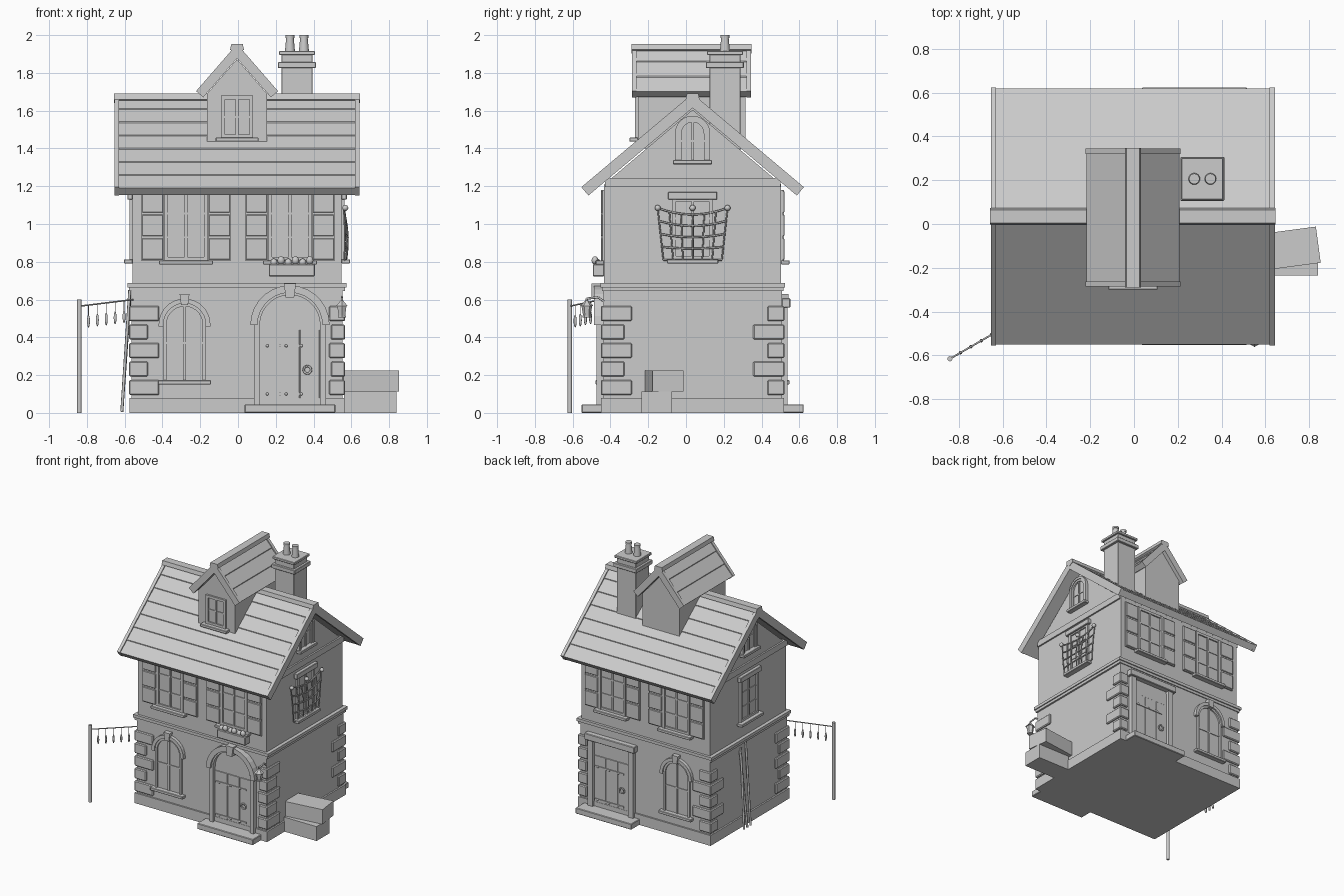
import bpy, bmesh, math
from mathutils import Matrix, Vector

cube = bpy.data.objects.get("Cube")
if cube:
    bpy.data.objects.remove(cube, do_unlink=True)

GREY = (0.6, 0.6, 0.6, 1)
mat = bpy.data.materials.new("plain grey")
mat.use_nodes = True
mat.diffuse_color = GREY
mat.node_tree.nodes["Principled BSDF"].inputs["Base Color"].default_value = GREY

PLAN = Matrix.Identity(4)
CENTRE = Matrix.Translation((-0.005, 0.035, 0))


def frame(degrees, dist=0.0):
    """Wall frame: u across, v up, w outward. 0 front, 90 right, 180 back, 270 other end."""
    return (Matrix.Rotation(math.radians(degrees), 4, 'Z') @ Matrix.Translation((0, -dist, 0))
            @ Matrix.Rotation(math.pi / 2, 4, 'X'))


def finish(name, bm, M=PLAN, smooth=False, bevel=0):
    bmesh.ops.recalc_face_normals(bm, faces=bm.faces)
    bm.transform(CENTRE @ M)
    mesh = bpy.data.meshes.new(name)
    for f in bm.faces:
        f.smooth = smooth and len(f.verts) < 5
    bm.to_mesh(mesh)
    bm.free()
    mesh.materials.append(mat)
    ob = bpy.data.objects.new(name, mesh)
    bpy.context.collection.objects.link(ob)
    if bevel:
        mod = ob.modifiers.new("soft edge", 'BEVEL')
        mod.width, mod.segments = bevel, 1
    return ob


def prism(name, pts, w0, w1, M=PLAN, bevel=0):
    bm = bmesh.new()
    low, high = ([bm.verts.new((u, v, w)) for u, v in pts] for w in (w0, w1))
    bm.faces.new(low)
    bm.faces.new(high)
    for i in range(len(pts)):
        j = (i + 1) % len(pts)
        bm.faces.new((low[i], low[j], high[j], high[i]))
    return finish(name, bm, M, bevel=bevel)


def rect(u0, u1, v0, v1):
    return [(u0, v0), (u1, v0), (u1, v1), (u0, v1)]


def block(name, cu, cv, hu, hv, w0, w1, M=PLAN, bevel=0):
    return prism(name, rect(cu - hu, cu + hu, cv - hv, cv + hv), w0, w1, M, bevel)


def arc(c, r, spring, n=14):
    return [(c + r * math.cos(math.pi * i / n), spring + r * math.sin(math.pi * i / n)) for i in range(n + 1)]


def arched(c, r, v0, spring):
    return [(c - r, v0), (c + r, v0)] + arc(c, r, spring)


def arched_frame(c, r, width, v0, spring):
    return [(c + r + width, v0)] + arc(c, r + width, spring) + [(c - r - width, v0), (c - r, v0)] \
        + arc(c, r, spring)[::-1] + [(c + r, v0)]


def rods(name, paths, r, M=PLAN):
    bm = bmesh.new()
    for path in paths:
        for a, b in zip(path, path[1:]):
            a, b = Vector(a), Vector(b)
            turn = (b - a).to_track_quat('Z', 'Y').to_matrix().to_4x4()
            bmesh.ops.create_cone(bm, cap_ends=True, segments=8, radius1=r, radius2=r, depth=(b - a).length,
                                  matrix=Matrix.Translation((a + b) / 2) @ turn)
    return finish(name, bm, M, True)


def cone(name, x, y, z0, z1, r1, r2, seg=16):
    bm = bmesh.new()
    bmesh.ops.create_cone(bm, cap_ends=True, segments=seg, radius1=r1, radius2=r2, depth=z1 - z0,
                          matrix=Matrix.Translation((x, y, (z0 + z1) / 2)))
    return finish(name, bm, smooth=seg > 8)


def ball(name, loc, size, M=PLAN):
    bm = bmesh.new()
    bmesh.ops.create_uvsphere(bm, u_segments=10, v_segments=8, radius=1,
                              matrix=Matrix.Translation(loc) @ Matrix.Diagonal((*size, 1)))
    return finish(name, bm, M, True)


def chevron(apex, run, slope, thick, rows=1, lap=0.0):
    """Gable roof section, with lapped courses on the upper side."""
    half = [(run * t / rows, apex - run * t / rows * slope - (lap if k else 0))
            for i in range(rows) for t, k in ((i, 1), (i + 1, 0))]
    a = math.atan(slope)
    half.append((run - thick * math.sin(a), half[-1][1] - thick * math.cos(a)))
    inner = (0, apex - thick / math.cos(a))
    return half + [inner] + [(-u, v) for u, v in half[:0:-1]]


def roof(name, apex, run, slope, thick, rows, w0, w1, M):
    prism(name, chevron(apex - 0.008, run - 0.005, slope, thick - 0.008, rows, 0.006), w0 + 0.01, w1 - 0.01, M)
    for a, b in ((w0, w0 + 0.024), (w1 - 0.024, w1)):
        prism(name + "_bargeboard", chevron(apex, run, slope, thick), a, b, M)
    prism(name + "_ridge", [(-0.03, apex), (0.03, apex), (0.037, apex - 0.03), (0, apex - 0.05),
                            (-0.037, apex - 0.03)], w0 - 0.003, w1 + 0.003, M)


# Walls, plinth and string courses
ACROSS = frame(90)
block("plinth", 0, 0, 0.57, 0.485, 0, 0.08)
block("lower_wall", 0, 0, 0.558, 0.473, 0, 0.66)
block("belt_lower", 0, 0, 0.572, 0.48, 0.645, 0.665)
block("belt_upper", 0, 0, 0.58, 0.488, 0.665, 0.688)
prism("upper_wall", rect(-0.468, 0.468, 0.67, 1.21)[:3] + [(0, 1.605), (-0.468, 1.21)], -0.553, 0.553, ACROSS)
block("gable_band", 0, 0, 0.565, 0.465, 1.196, 1.243)

# Roof, dormer and chimney
roof("main_roof", 1.69, 0.589, 0.84, 0.058, 7, -0.648, 0.648, ACROSS)
DORMER = frame(0, 0.289)
prism("dormer_wall", [(-0.159, 1.4), (0.159, 1.4), (0.159, 1.69), (0, 1.872), (-0.159, 1.69)], -0.57, 0, DORMER)
roof("dormer_roof", 1.953, 0.217, 1.15, 0.05, 3, -0.598, 0.032, DORMER)
CX, CY = 0.317, 0.171
for part, h, z0, z1 in (("shaft", 0.082, 1.35, 1.9), ("collar", 0.1, 1.825, 1.857), ("cap", 0.095, 1.895, 1.915)):
    block("chimney_" + part, CX, CY, h, h, z0, z1, bevel=0.003)
for s in (-0.037, 0.037):
    cone("chimney_pot", CX + s, CY, 1.91, 1.985, 0.027, 0.02)
    cone("chimney_pot_rim", CX + s, CY, 1.985, 2.0, 0.024, 0.024)


# Windows
def glazing(c, h, v0, v1, M, rows):
    for k in range(1, rows):
        v = v0 + (v1 - v0) * k / rows
        block("window_bar", c, v, h, 0.005, 0, 0.009, M)
    block("window_mullion", c, (v0 + v1) / 2, 0.007, (v1 - v0) / 2, 0, 0.012, M)


def square_window(c, h, v0, v1, M, rows=3, shutters=False, lintel=False):
    block("window_pane", c, (v0 + v1) / 2, h, (v1 - v0) / 2, 0, 0.004, M)
    for s in (-1, 1):
        block("window_jamb", c + s * (h - 0.01), (v0 + v1) / 2, 0.01, (v1 - v0) / 2, 0, 0.016, M)
        block("window_rail", c, (v0 + v1) / 2 + s * ((v1 - v0) / 2 - 0.01), h - 0.02, 0.01, 0, 0.014, M)
        if shutters:
            u = c + s * (h + 0.062)
            block("shutter", u, (v0 + v1) / 2, 0.058, (v1 - v0) / 2, 0, 0.01, M)
            for k in range(3):
                block("shutter_panel", u, v0 + (v1 - v0) * (k + 0.5) / 3, 0.056, (v1 - v0) / 6 - 0.006,
                      0.008, 0.018, M, 0.003)
    glazing(c, h, v0, v1, M, rows)
    block("window_sill", c, v0 - 0.008, h + 0.028, 0.011, 0, 0.045, M, 0.003)
    if lintel:
        block("window_lintel", c, v1 + 0.01, h + 0.022, 0.02, 0, 0.028, M, 0.003)


def arched_window(c, r, v0, spring, M, hood=True):
    prism("arched_pane", arched(c, r, v0, spring), 0, 0.004, M)
    prism("arched_window_frame", arched_frame(c, r - 0.016, 0.016, v0, spring), 0, 0.016, M)
    glazing(c, r - 0.01, v0, spring + r - 0.01, M, 2)
    block("window_sill", c, v0 - 0.008, r + 0.028, 0.011, 0, 0.04, M, 0.003)
    if hood:
        prism("window_hood", arched_frame(c, r, 0.025, spring - 0.01, spring), 0, 0.026, M)
        prism("window_keystone", [(c - 0.018, spring + r - 0.01), (c + 0.018, spring + r - 0.01),
                                  (c + 0.026, spring + r + 0.05), (c - 0.026, spring + r + 0.05)], 0, 0.035, M)


square_window(0, 0.085, 1.455, 1.68, DORMER, 2)
for angle, side in ((0, 1), (180, -1)):
    for c in (-0.27, 0.28):
        square_window(c * side, 0.115, 0.805, 1.18, frame(angle, 0.468), shutters=True)
    arched_window(-0.278 * side, 0.112, 0.17, 0.468, frame(angle, 0.473))
for angle in (90, 270):
    END = frame(angle, 0.553)
    square_window(0, 0.108, 0.81, 1.14, END, lintel=True)
    arched_window(0, 0.075, 1.335, 1.48, END, False)
    prism("gable_window_hood", arched_frame(0, 0.075, 0.018, 1.335, 1.48), 0, 0.022, END)


# Doors
def door_details(c, h, M):
    for v in (0.1, 0.355):
        block("door_strap", c - 0.02, v, h - 0.03, 0.007, 0, 0.016, M)
        for s in (-0.1, 0.0, 0.08):
            ball("strap_stud", (c - 0.02 + s, v, 0.016), (0.008, 0.008, 0.006), M)
    ring = [(c + 0.092 + 0.02 * math.cos(a), 0.228 + 0.02 * math.sin(a), 0.018)
            for a in (math.tau * i / 12 for i in range(13))]
    rods("door_ring", [ring], 0.006, M)
    for k in (-1, 0, 1):
        block("door_plank", c + k * h * 0.66, 0.24, h * 0.32, 0.2, 0, 0.01, M, 0.002)


FRONT, BACK = frame(0, 0.473), frame(180, 0.473)
DC = 0.28
prism("front_door", arched(DC, 0.165, 0.04, 0.465), 0, 0.006, FRONT)
door_details(DC, 0.16, FRONT)
prism("front_door_frame", arched_frame(DC, 0.16, 0.03, 0.04, 0.465), 0, 0.035, FRONT)
prism("front_door_arch", arched_frame(DC, 0.172, 0.038, 0.465, 0.465), 0, 0.05, FRONT)
prism("front_keystone", [(DC - 0.022, 0.61), (DC + 0.022, 0.61), (DC + 0.032, 0.685), (DC - 0.032, 0.685)],
      0, 0.062, FRONT)
block("back_door", -DC, 0.29, 0.16, 0.25, 0, 0.006, BACK)
door_details(-DC, 0.155, BACK)
for s in (-1, 1):
    block("back_door_post", -DC + s * 0.175, 0.3, 0.022, 0.26, 0, 0.03, BACK)
block("back_door_lintel", -DC, 0.582, 0.215, 0.025, 0, 0.045, BACK, 0.004)
for M, c in ((FRONT, DC), (BACK, -DC)):
    block("door_step", c, 0.0225, 0.24, 0.0225, 0, 0.115, M, 0.004)

# Corner stones, alternating long and short
for sx in (-1, 1):
    for sy in (-1, 1):
        for k in range(5):
            long = (k % 2 == 0) == (sy < 0)
            dx = (0.16 if long else 0.1) if sx < 0 else (0.085 if long else 0.075)
            dy = 0.165 if long else 0.125 if sy < 0 else 0.09
            block("corner_stone", sx * (0.572 - dx / 2), sy * (0.486 - dy / 2), dx / 2, dy / 2,
                  0.094 + k * 0.098, 0.174 + k * 0.098, bevel=0.006)

# Curved iron grille over the end window
END = frame(90, 0.553)


def grille(t, q):
    """t runs across from -1 to 1, q runs up from 0 to 1."""
    return (t * (0.155 + 0.03 * q), 0.81 + q * 0.275 - 0.035 * (1 - t * t) * q,
            0.006 + 0.028 * (1 - t * t * 0.6) * math.sin(math.pi * (0.25 + 0.6 * q)))


steps = [i / 8 for i in range(9)]
rods("grille_uprights", [[grille(k / 3, q) for q in steps] for k in range(-3, 4)], 0.004, END)
rods("grille_hoops", [[grille(2 * q - 1, k / 4) for q in steps] for k in range(5)], 0.005, END)
for u in (-0.185, 0, 0.185):
    ball("grille_finial", (u, 1.085, 0.02), (0.016,) * 3, END)

# Flower box under one front window
block("flower_box", 0.29, 0.755, 0.122, 0.032, 0, 0.06, frame(0, 0.468), 0.004)
for k in range(6):
    ball("flower", (0.195 + k * 0.038, -0.505 - 0.012 * (k % 2), 0.795 + 0.012 * (k % 2)), (0.02, 0.018, 0.022))

# Lantern on the front corner
LX, LY = 0.555, -0.56
rods("lantern_bracket", [[(LX, -0.47, 0.59), (LX, -0.5, 0.612), (LX, LY, 0.605), (LX, LY, 0.585)]], 0.006)
cone("lantern_glass", LX, LY, 0.515, 0.565, 0.02, 0.028, 6)
cone("lantern_cap", LX, LY, 0.565, 0.595, 0.036, 0.008, 6)
cone("lantern_base", LX, LY, 0.505, 0.515, 0.024, 0.024, 6)

# Stone blocks against the end wall
block("lower_block", 0.705, -0.19, 0.14, 0.08, 0, 0.112)
prism("upper_block", [(0.563, -0.251), (0.857, -0.212), (0.835, -0.047), (0.541, -0.086)], 0.112, 0.225)

# Washing line with pegged leaves
top, hook = Vector((-0.835, -0.65, 0.565)), Vector((-0.55, -0.485, 0.6))
rods("line_post", [[(-0.835, -0.65, 0), (-0.835, -0.65, 0.6)]], 0.012)
rods("washing_line", [[top, hook]], 0.004)
for k in range(5):
    p = top.lerp(hook, 0.17 + 0.165 * k)
    rods("leaf_string", [[p, p - Vector((0, 0, 0.06))]], 0.002)
    ball("drying_leaf", p - Vector((0, 0, 0.085)), (0.008, 0.008, 0.034))

# Poles leaning on the far end wall
for y, lean, h in ((0.05, 0.0, 0.65), (0.09, 0.03, 0.6), (0.13, -0.02, 0.62)):
    rods("leaning_pole", [[(-0.61, y, 0.006), (-0.568, y + lean, h)]], 0.008)
